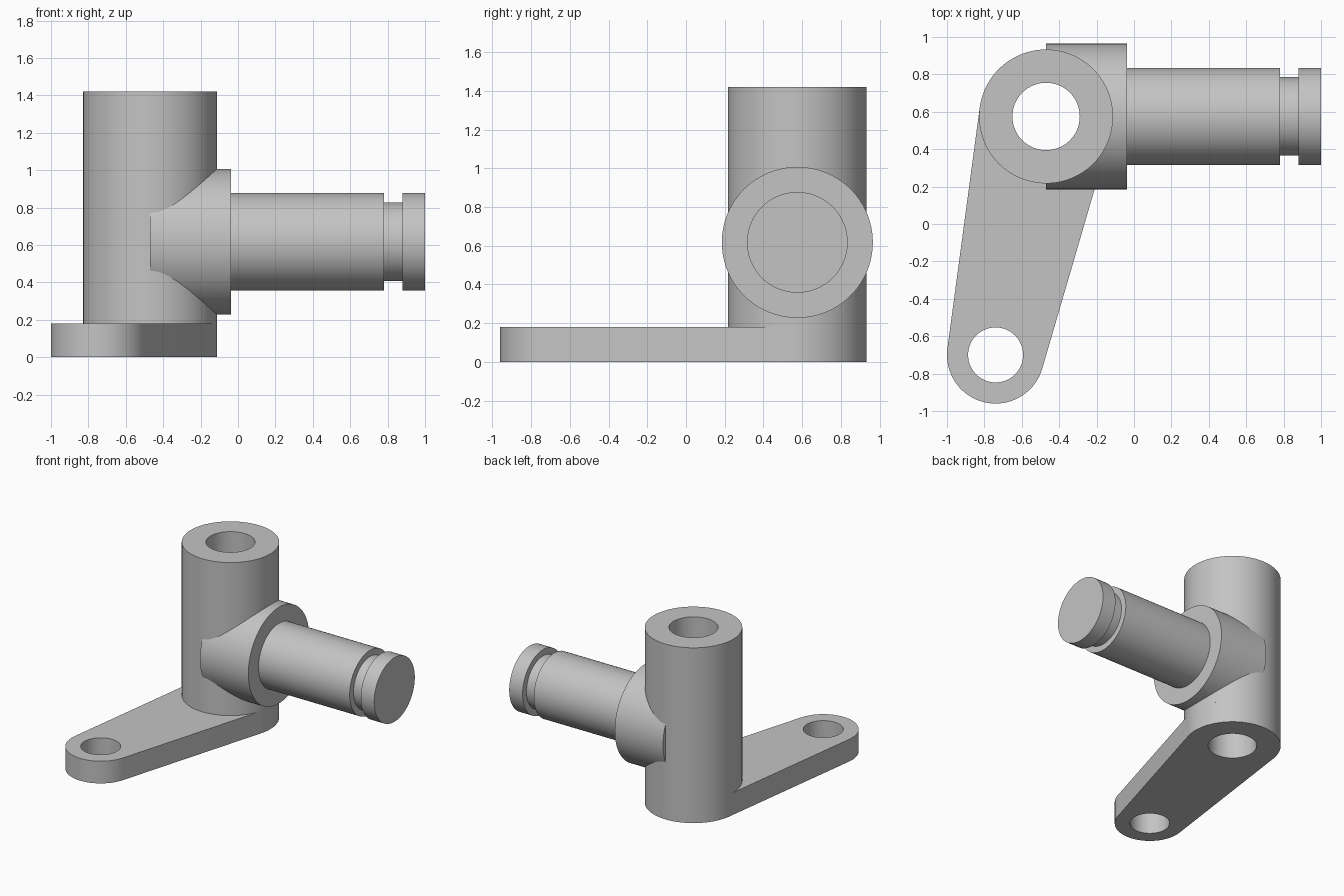
import bpy, bmesh, math
from mathutils import Vector, Matrix

cube = bpy.data.objects.get("Cube")
if cube:
    bpy.data.objects.remove(cube, do_unlink=True)

steel = bpy.data.materials.new("plain_grey")
steel.use_nodes = True
GREY = (0.55, 0.55, 0.55, 1)
steel.diffuse_color = GREY
steel.node_tree.nodes["Principled BSDF"].inputs["Base Color"].default_value = GREY

SEG = 96
POST = Vector((-0.47, 0.575))      # axis of the upright post
EYE = Vector((-0.74, -0.70))       # axis of the hole in the arm's free end
POST_R, EYE_R, BORE_R = 0.358, 0.26, 0.18
ARM_TOP, POST_TOP, SPINDLE_Z = 0.18, 1.42, 0.617


def arc(centre, radius, start=0.0, end=math.tau, closed=True):
    steps = SEG if closed else SEG // 2
    count = steps if closed else steps + 1
    return [centre + radius * Vector((math.cos(a), math.sin(a)))
            for a in (start + (end - start) * i / steps for i in range(count))]


def finish(name, bm):
    bmesh.ops.recalc_face_normals(bm, faces=bm.faces)
    mesh = bpy.data.meshes.new(name)
    bm.to_mesh(mesh)
    bm.free()
    mesh.materials.append(steel)
    obj = bpy.data.objects.new(name, mesh)
    bpy.context.collection.objects.link(obj)
    return obj


def smooth(obj):
    bpy.ops.object.select_all(action='DESELECT')
    obj.select_set(True)
    bpy.context.view_layer.objects.active = obj
    bpy.ops.object.shade_smooth_by_angle(angle=math.radians(30))


def prism(name, loops, bottom, top):
    """Extrude an outline, with further loops as holes."""
    bm = bmesh.new()
    edges = []
    for loop in loops:
        verts = [bm.verts.new((p.x, p.y, bottom)) for p in loop]
        edges += [bm.edges.new((v, verts[i - 1])) for i, v in enumerate(verts)]
    bmesh.ops.triangle_fill(bm, edges=edges, use_beauty=True, use_dissolve=False)
    out = bmesh.ops.extrude_face_region(bm, geom=bm.faces[:], use_keep_orig=True)
    moved = [g for g in out["geom"] if isinstance(g, bmesh.types.BMVert)]
    bmesh.ops.translate(bm, verts=moved, vec=(0, 0, top - bottom))
    return finish(name, bm)


def turned(name, profile):
    """Revolve (x, radius) points around the spindle axis."""
    bm = bmesh.new()
    rings = []
    for x, r in profile:
        circle = arc(Vector((POST.y, SPINDLE_Z)), r)
        rings.append([bm.verts.new((x, p.x, p.y)) for p in circle])
    for a, b in zip(rings, rings[1:]):
        for i in range(SEG):
            bm.faces.new((a[i - 1], a[i], b[i], b[i - 1]))
    bm.faces.new(rings[0])
    bm.faces.new(rings[-1])
    return finish(name, bm)


# Flat arm: tangent outline around both axes, with two holes
span = EYE - POST
heading = math.atan2(span.y, span.x)
tangent = math.acos((POST_R - EYE_R) / span.length)
outline = arc(EYE, EYE_R, heading - tangent, heading + tangent, False)
outline += arc(POST, POST_R, heading + tangent, heading - tangent + math.tau, False)
arm = prism("lever_arm", [outline, arc(POST, BORE_R), arc(EYE, 0.147)], 0, ARM_TOP)

# Upright hollow post
post = prism("post", [arc(POST, POST_R), arc(POST, BORE_R)], ARM_TOP, POST_TOP)

# Collar that wraps half of the post, cleared around the bore
collar = turned("collar", [(POST.x, 0.39), (-0.037, 0.39)])
cutter = prism("bore_cutter", [arc(POST, 0.27)], 0, POST_TOP)
cutter.hide_render = True
cut = collar.modifiers.new("bore", 'BOOLEAN')
cut.operation, cut.solver, cut.object = 'DIFFERENCE', 'EXACT', cutter
bpy.context.view_layer.objects.active = collar
bpy.ops.object.modifier_apply(modifier=cut.name)
bpy.data.objects.remove(cutter, do_unlink=True)

# Spindle with a retaining groove
spindle = turned("spindle", [(-0.1, 0.26), (0.78, 0.26), (0.78, 0.21),
                             (0.88, 0.21), (0.88, 0.26), (1.0, 0.26)])

for part in (arm, post, collar, spindle):
    smooth(part)
